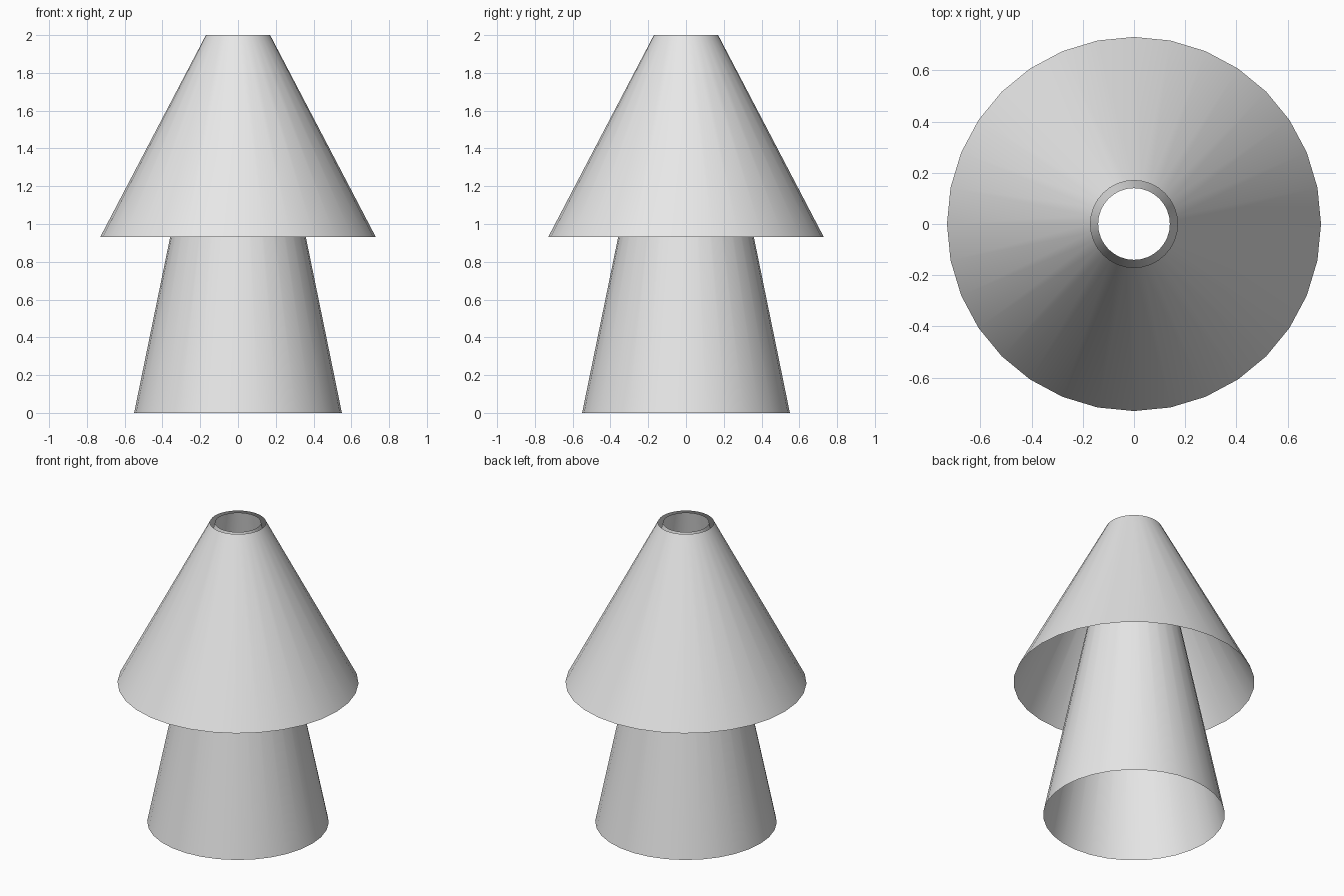
import bpy
import math

default = bpy.data.objects.get("Cube")
if default:
    bpy.data.objects.remove(default, do_unlink=True)

# Single plain material
grey = bpy.data.materials.new("light grey")
grey.use_nodes = True
colour = (0.8, 0.8, 0.8, 1.0)
grey.diffuse_color = colour
grey.node_tree.nodes["Principled BSDF"].inputs["Base Color"].default_value = colour


def open_cone(name, bottom_radius, top_radius, bottom, top):
    """Thin open-ended tapered tube with vertices on the x and y axes."""
    bpy.ops.mesh.primitive_cone_add(
        vertices=32, radius1=bottom_radius, radius2=top_radius,
        depth=top - bottom, end_fill_type='NOTHING',
        location=(0, 0, (bottom + top) / 2))
    obj = bpy.context.object
    obj.name = name
    obj.data.materials.append(grey)
    bpy.ops.object.shade_smooth_by_angle(angle=math.radians(30))
    return obj


# Tall hollow body running up through the shade
open_cone("lamp_base", 0.55, 0.14, 0.0, 2.0)

# Wide flared shade around the upper half
open_cone("lamp_shade", 0.73, 0.17, 0.93, 2.0)
